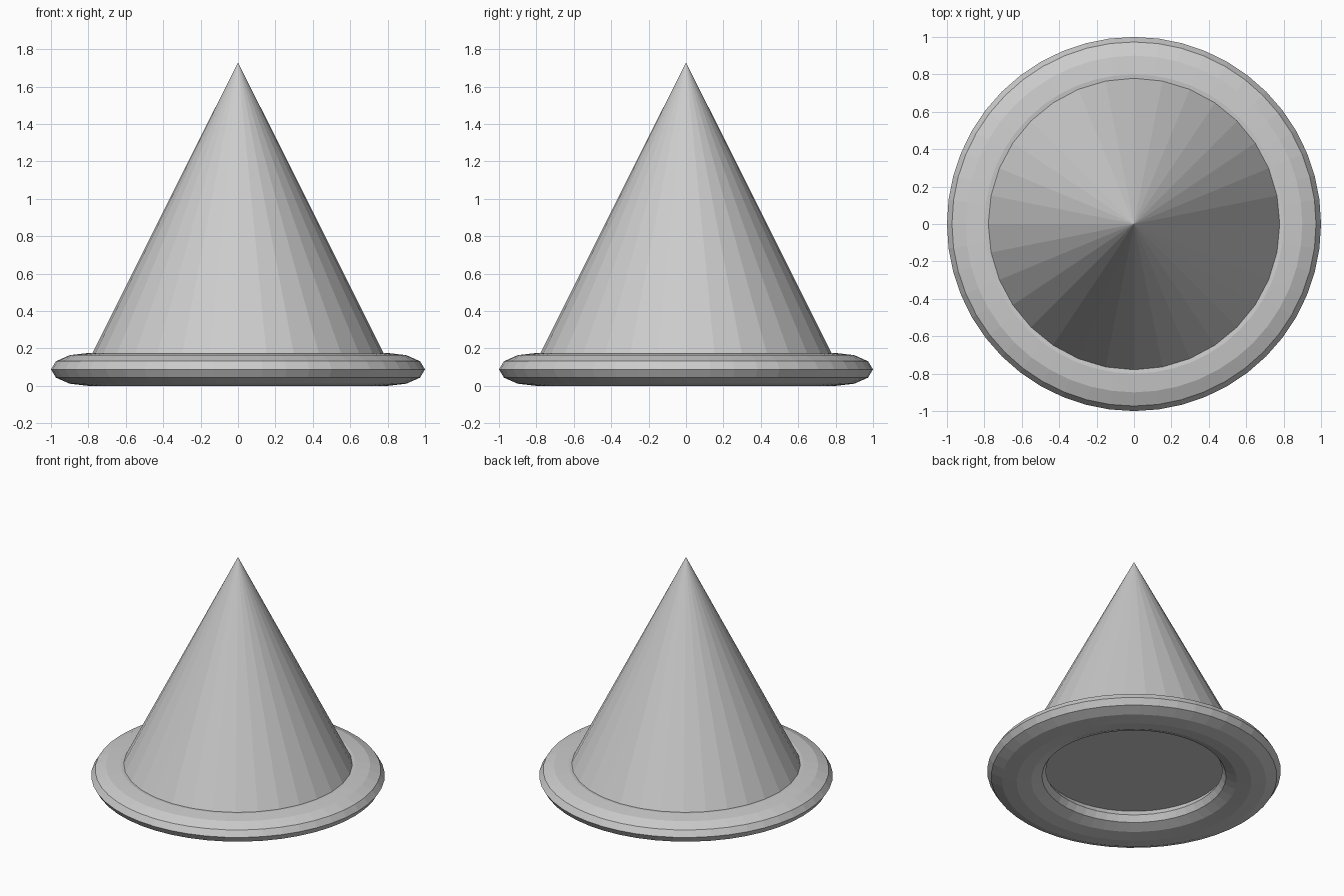
import bpy

if "Cube" in bpy.data.objects:
    bpy.data.objects.remove(bpy.data.objects["Cube"])

MAJOR, MINOR, HALF_H = 0.8, 0.2, 0.088   # ring radii and flattened half height
CONE_R, CONE_BASE, APEX = 0.8, 0.132, 1.73

# Flattened ring brim
bpy.ops.mesh.primitive_torus_add(major_radius=MAJOR, minor_radius=MINOR,
                                 major_segments=48, minor_segments=12,
                                 location=(0, 0, HALF_H))
brim = bpy.context.object
brim.name = "brim"
brim.scale.z = HALF_H / MINOR
bpy.ops.object.transform_apply(location=False, rotation=False, scale=True)

# Closed cone sitting in the ring
depth = APEX - CONE_BASE
bpy.ops.mesh.primitive_cone_add(vertices=32, radius1=CONE_R, radius2=0, depth=depth,
                                location=(0, 0, CONE_BASE + depth / 2))
bpy.context.object.name = "cone"
